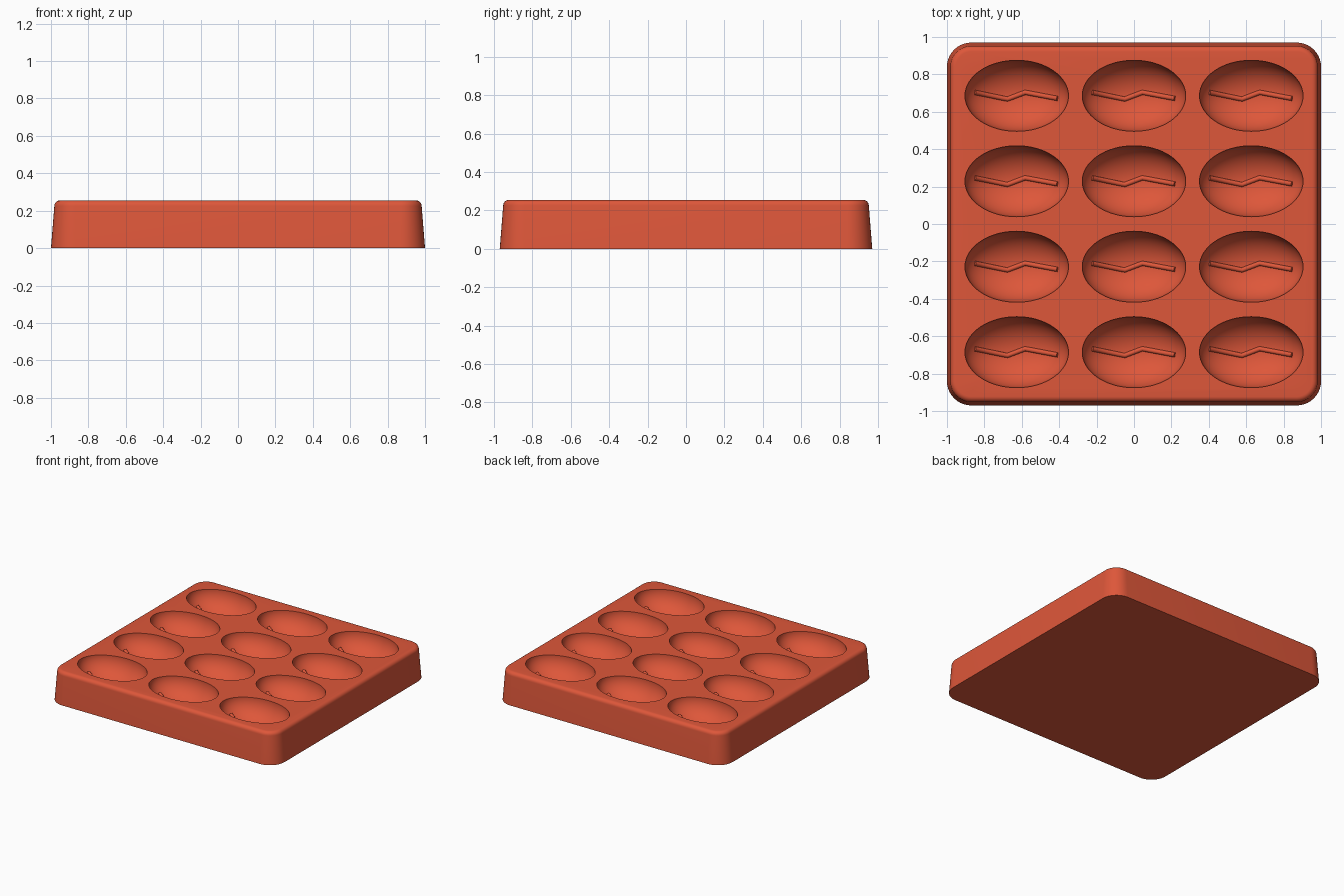
import bpy
import bmesh
from math import sin, cos, pi, sqrt, radians
from mathutils import Matrix, Vector

cube = bpy.data.objects.get("Cube")
if cube:
    bpy.data.objects.remove(cube, do_unlink=True)

HALF_X, HALF_Y, HEIGHT = 1.0, 0.97, 0.255
CORNER, FILLET, TAPER = 0.13, 0.03, 0.018
RX, RY, DEPTH = 0.277, 0.19, 0.17
CENTRES = [(0.627 * i, 0.457 * (j - 1.5)) for i in (-1, 0, 1) for j in range(4)]

red = bpy.data.materials.new("terracotta red")
red.use_nodes = True
colour = (0.73, 0.095, 0.042, 1)
red.diffuse_color = colour
red.node_tree.nodes["Principled BSDF"].inputs["Base Color"].default_value = colour


def make_object(name, bm):
    bmesh.ops.recalc_face_normals(bm, faces=bm.faces)
    mesh = bpy.data.meshes.new(name)
    bm.to_mesh(mesh)
    bm.free()
    mesh.materials.append(red)
    obj = bpy.data.objects.new(name, mesh)
    bpy.context.collection.objects.link(obj)
    return obj


def select_only(obj):
    bpy.ops.object.select_all(action="DESELECT")
    obj.select_set(True)
    bpy.context.view_layer.objects.active = obj


# Tapered tray body: stacked rounded rectangles with a filleted top rim
def ring(bm, inset, z, steps=10):
    verts = []
    for k, (sx, sy) in enumerate([(1, 1), (-1, 1), (-1, -1), (1, -1)]):
        for s in range(steps + 1):
            a = (k + s / steps) * pi / 2
            verts.append(bm.verts.new((sx * (HALF_X - CORNER) + (CORNER - inset) * cos(a),
                                       sy * (HALF_Y - CORNER) + (CORNER - inset) * sin(a), z)))
    return verts


bm = bmesh.new()
levels = [(0, 0)]
for s in range(7):
    a = s / 6 * pi / 2
    levels.append((TAPER + FILLET * (1 - cos(a)), HEIGHT - FILLET * (1 - sin(a))))
rings = [ring(bm, inset, z) for inset, z in levels]
for low, high in zip(rings, rings[1:]):
    for i in range(len(low)):
        j = (i + 1) % len(low)
        bm.faces.new((low[i], low[j], high[j], high[i]))
bm.faces.new(rings[0][::-1])
bm.faces.new(rings[-1])
tray = make_object("mould_tray", bm)

# Ellipsoid hollows cut into the top
bm = bmesh.new()
for x, y in CENTRES:
    bmesh.ops.create_uvsphere(
        bm, u_segments=64, v_segments=33, radius=1,
        matrix=Matrix.Translation((x, y, HEIGHT)) @ Matrix.Diagonal((RX, RY, DEPTH, 1)))
cutter = make_object("hollow_cutter", bm)
cutter.hide_render = True
cut = tray.modifiers.new("hollows", "BOOLEAN")
cut.operation = "DIFFERENCE"
cut.solver = "EXACT"
cut.object = cutter
select_only(tray)
bpy.ops.object.modifier_apply(modifier=cut.name)
bpy.data.objects.remove(cutter, do_unlink=True)
bpy.ops.object.shade_smooth_by_angle(angle=radians(30))

# Zigzag crease ridges that follow the floor of each hollow
ZIGZAG = [Vector(p) for p in ((-0.225, 0.018), (-0.05, -0.018), (0.045, 0.018), (0.22, -0.015))]
path = [a.lerp(b, s / 8) for a, b in zip(ZIGZAG, ZIGZAG[1:]) for s in range(8)] + [ZIGZAG[-1]]
curve = bpy.data.curves.new("crease_ridges", "CURVE")
curve.dimensions = "3D"
curve.bevel_depth = 0.013
curve.bevel_resolution = 3
curve.use_fill_caps = True
curve.materials.append(red)
for x, y in CENTRES:
    spline = curve.splines.new("POLY")
    spline.points.add(len(path) - 1)
    for point, p in zip(spline.points, path):
        drop = DEPTH * sqrt(1 - (p.x / RX) ** 2 - (p.y / RY) ** 2)
        point.co = (x + p.x, y + p.y, HEIGHT - drop, 1)
ridges = bpy.data.objects.new("crease_ridges", curve)
bpy.context.collection.objects.link(ridges)
select_only(ridges)
bpy.ops.object.convert(target="MESH")
bpy.ops.object.shade_smooth_by_angle(angle=radians(40))
